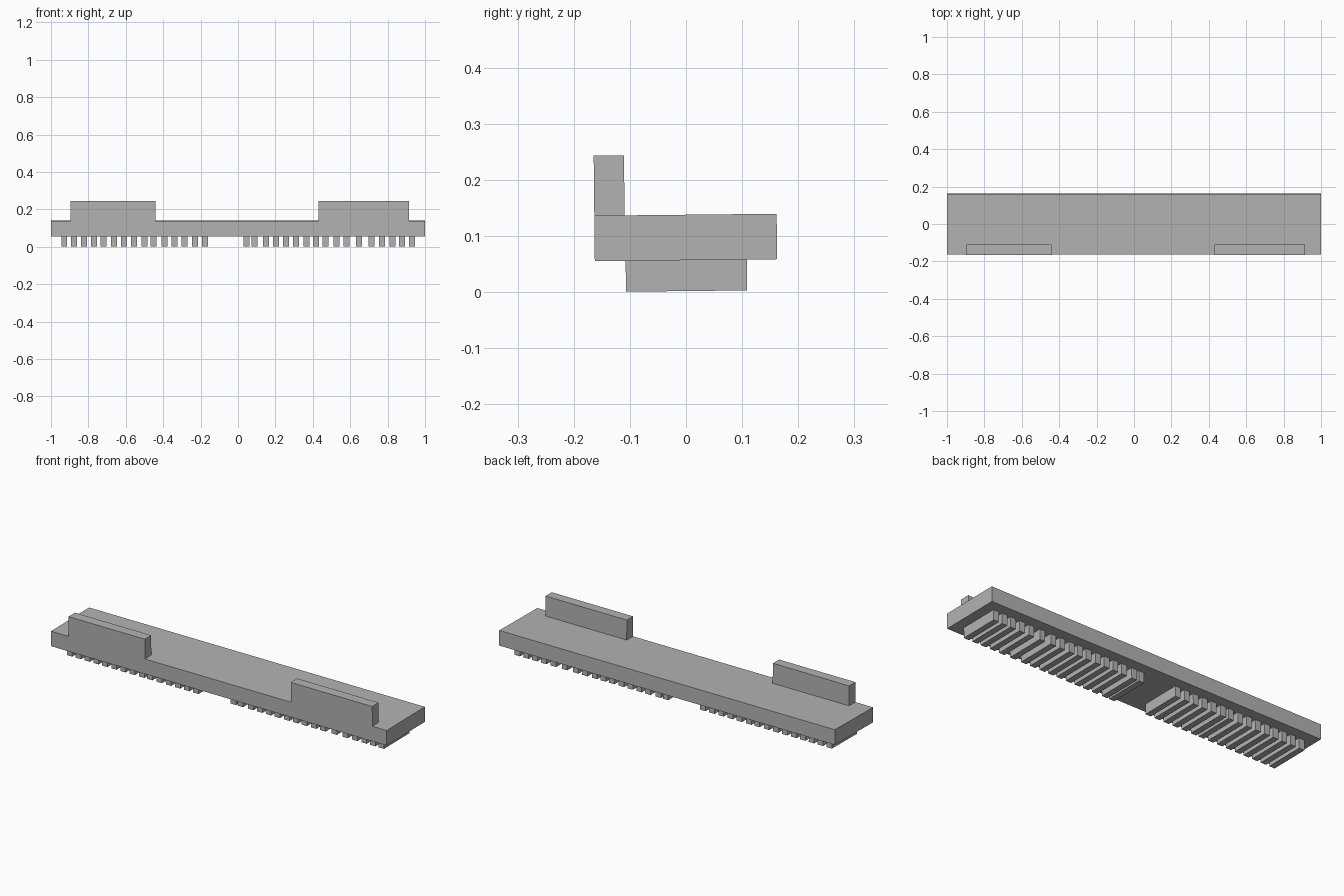
import bpy
import bmesh
from math import radians
from mathutils import Matrix

cube = bpy.data.objects.get("Cube")
if cube:
    bpy.data.objects.remove(cube, do_unlink=True)

grey = bpy.data.materials.new("plain grey")
grey.use_nodes = True
COLOUR = (0.45, 0.45, 0.45, 1)
grey.diffuse_color = COLOUR
grey.node_tree.nodes["Principled BSDF"].inputs["Base Color"].default_value = COLOUR

# The whole piece leans very slightly about its long axis
LEAN = Matrix.Rotation(radians(0.6), 4, 'X')


def boxes(name, spans, y, z):
    """One object made of boxes that share a depth and a height."""
    bm = bmesh.new()
    for x0, x1 in spans:
        centre = ((x0 + x1) / 2, sum(y) / 2, sum(z) / 2)
        size = (x1 - x0, y[1] - y[0], z[1] - z[0])
        bmesh.ops.create_cube(bm, size=1, matrix=LEAN @ Matrix.Translation(centre)
                              @ Matrix.Diagonal((*size, 1)))
    mesh = bpy.data.meshes.new(name)
    bm.to_mesh(mesh)
    bm.free()
    mesh.materials.append(grey)
    obj = bpy.data.objects.new(name, mesh)
    bpy.context.collection.objects.link(obj)
    return obj


def ribs(groups, width=0.032, pitch=0.06):
    """Split each group into evenly spaced ribs, flush with both its ends."""
    out = []
    for x0, x1 in groups:
        count = 1 + round((x1 - x0 - width) / pitch)
        step = (x1 - x0 - width) / max(count - 1, 1)
        out += [(x0 + i * step, x0 + i * step + width) for i in range(count)]
    return out


# Long flat slab
boxes("base_slab", [(-1, 1)], (-0.162, 0.163), (0.057, 0.138))

# Two upright tabs on the front edge
boxes("right_front_tab", [(-0.895, -0.44)], (-0.162, -0.108), (0.137, 0.245))
boxes("left_front_tab", [(0.43, 0.915)], (-0.162, -0.108), (0.137, 0.245))

# Plain raised ribs in two sets under the slab
right_set = [(-0.945, -0.755), (-0.735, -0.703), (-0.68, -0.54),
             (-0.515, -0.435), (-0.41, -0.16)]
left_set = [(0.03, 0.105), (0.135, 0.325), (0.35, 0.485), (0.51, 0.542),
            (0.565, 0.73), (0.755, 0.787), (0.81, 0.945)]
boxes("right_underside_ribs", ribs(right_set), (-0.107, 0.109), (0.002, 0.058))
boxes("left_underside_ribs", ribs(left_set), (-0.107, 0.109), (0.002, 0.058))
